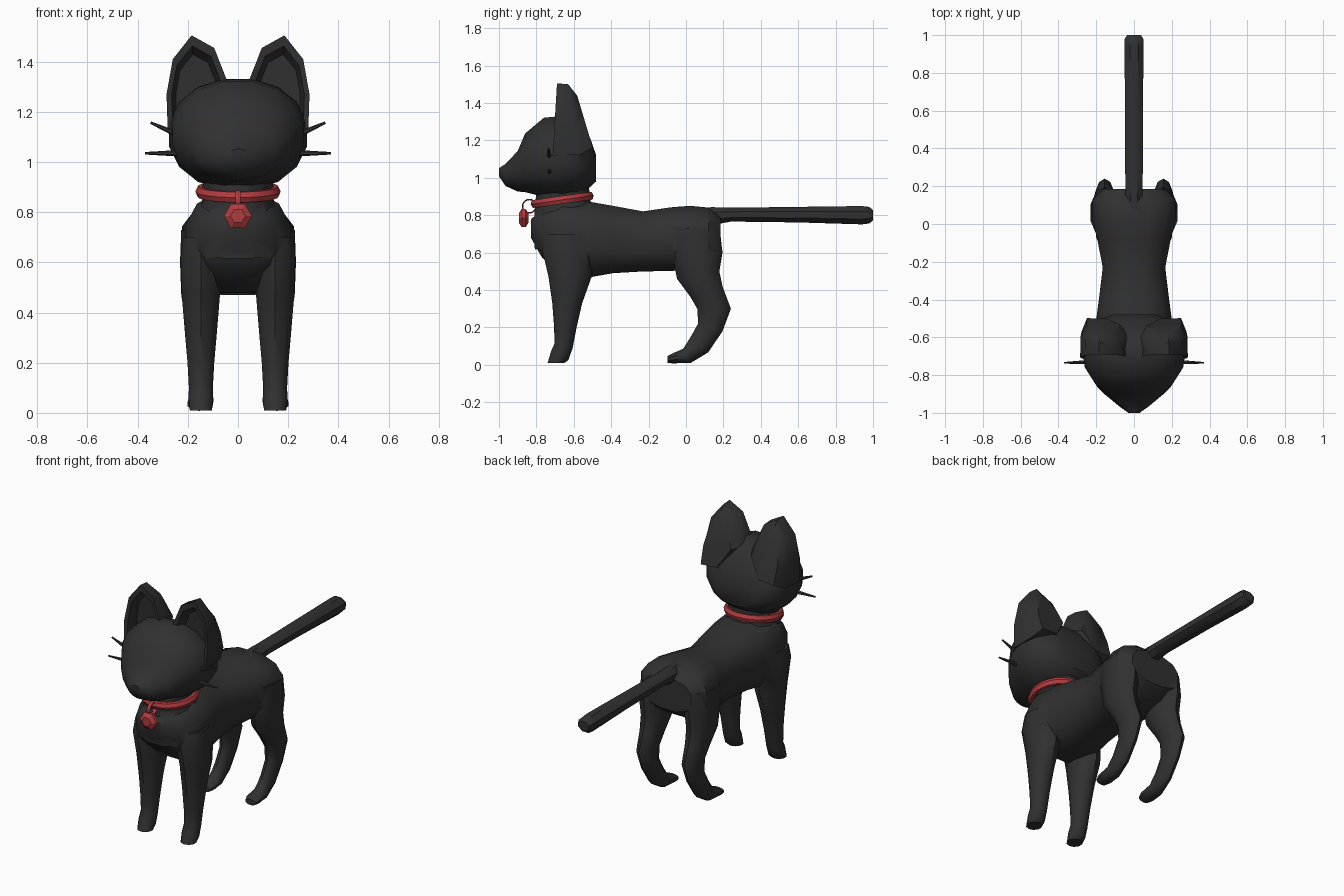
import bpy, bmesh, math
from mathutils import Vector

if "Cube" in bpy.data.objects:
    bpy.data.objects.remove(bpy.data.objects["Cube"])


def material(name, rgb):
    m = bpy.data.materials.new(name)
    m.diffuse_color = (*rgb, 1)
    m.use_nodes = True
    m.node_tree.nodes["Principled BSDF"].inputs["Base Color"].default_value = m.diffuse_color
    return m


BLACK = material("black fur", (0.03, 0.03, 0.03))
RED = material("red", (0.45, 0.045, 0.05))


def rings_to_object(name, rings, mat=BLACK):
    """Skin a list of equal-length point rings and cap both ends."""
    bm = bmesh.new()
    vs = [[bm.verts.new(p) for p in r] for r in rings]
    n = len(vs[0])
    for a, b in zip(vs, vs[1:]):
        for i in range(n):
            j = (i + 1) % n
            bm.faces.new((a[i], a[j], b[j], b[i]))
    bm.faces.new(vs[0])
    bm.faces.new(vs[-1])
    bmesh.ops.recalc_face_normals(bm, faces=bm.faces)
    me = bpy.data.meshes.new(name)
    bm.to_mesh(me)
    bm.free()
    ob = bpy.data.objects.new(name, me)
    bpy.context.collection.objects.link(ob)
    me.materials.append(mat)
    return ob


def loft(name, sections, sides=12, x=0, power=1.0):
    """Sections are (y, z, half width, half depth, tilt in degrees about x)."""
    rings = []
    for y, z, rx, r, tilt in sections:
        t, ring = math.radians(tilt), []
        for i in range(sides):
            a = 2 * math.pi * (i + 0.5) / sides
            c, s = (math.copysign(abs(f) ** power, f) for f in (math.cos(a), math.sin(a)))
            ring.append((x + rx * c, y + r * s * math.cos(t), z + r * s * math.sin(t)))
        rings.append(ring)
    return rings_to_object(name, rings)


def smooth(ob, angle=40):
    bpy.ops.object.select_all(action='DESELECT')
    ob.select_set(True)
    bpy.context.view_layer.objects.active = ob
    bpy.ops.object.shade_smooth_by_angle(angle=math.radians(angle))


# Torso, chest to rump
body = loft("cat_body", [
    (-.83, .73, .07, .05, 90), (-.77, .70, .16, .13, 90), (-.66, .68, .215, .205, 90),
    (-.50, .67, .205, .205, 90), (-.39, .67, .19, .185, 90), (-.23, .66, .17, .165, 90),
    (-.08, .672, .20, .175, 90), (.02, .68, .225, .175, 90), (.12, .69, .23, .155, 90),
    (.185, .69, .17, .10, 90)], power=.8)
parts = []

# Neck
parts.append(loft("neck", [
    (-.63, .66, .22, .19, 14), (-.65, .76, .18, .175, 12), (-.66, .86, .14, .155, 9),
    (-.66, 1.0, .15, .14, 5)]))

# Head, nose to nape
parts.append(loft("head", [
    (-1.0, 1.03, .03, .022, 90), (-.965, 1.015, .08, .06, 90), (-.90, 1.035, .16, .11, 90),
    (-.86, 1.08, .20, .16, 90), (-.76, 1.11, .265, .215, 90), (-.66, 1.11, .28, .225, 90),
    (-.57, 1.10, .265, .19, 90), (-.51, 1.08, .20, .13, 90), (-.48, 1.05, .12, .07, 90)],
    sides=16, power=.95))

# Tail
parts.append(loft("tail", [
    (.02, .79, .045, .05, 90), (.14, .795, .05, .052, 90), (.24, .803, .05, .04, 90),
    (.60, .803, .052, .045, 90), (.94, .80, .054, .053, 90), (.98, .80, .053, .048, 90),
    (1.0, .80, .04, .03, 90)], sides=8))

EAR = [(.03, 1.29), (.095, 1.455), (.185, 1.505), (.26, 1.41), (.285, 1.27), (.28, 1.12), (.13, 1.13)]
MID = Vector((.17, 1.27))

for s in (1, -1):
    # Front and hind legs
    parts.append(loft("front_leg", [
        (-.64, .70, .075, .11, 0), (-.635, .62, .085, .135, 0), (-.62, .47, .08, .115, 0),
        (-.635, .33, .068, .08, 0), (-.645, .20, .056, .06, 0), (-.655, .10, .05, .05, -15),
        (-.675, .05, .052, .052, -30), (-.695, .01, .046, .045, 0)], x=s * .148, sides=10))
    parts.append(loft("hind_leg", [
        (.05, .73, .075, .13, 0), (.06, .60, .08, .135, 0), (.065, .48, .075, .115, 10),
        (.11, .39, .062, .09, 18), (.15, .30, .05, .09, 0), (.13, .20, .042, .068, -18),
        (.07, .105, .04, .062, -38), (.005, .048, .044, .043, -62), (-.07, .035, .048, .027, -90),
        (-.10, .028, .036, .018, -90)], x=s * .155, sides=10))

    # Ears: back shell, rim and hollow front
    def ear_ring(scale, y0, slope):
        pts = [MID + (Vector(p) - MID) * scale for p in EAR]
        return [(s * p.x, y0 + slope * (1.5 - p.y), p.y) for p in pts]
    parts.append(rings_to_object("ear", [
        ear_ring(.72, -.60, .30), ear_ring(.98, -.63, .16), ear_ring(1, -.69, -.06),
        ear_ring(.82, -.685, -.06), ear_ring(.68, -.645, .05)]))

# Fuse the furry parts into one skin
for p in parts:
    mod = body.modifiers.new(p.name, 'BOOLEAN')
    mod.operation, mod.object, mod.solver = 'UNION', p, 'EXACT'
deps = bpy.context.evaluated_depsgraph_get()
fused = bpy.data.meshes.new_from_object(body.evaluated_get(deps))
body.modifiers.clear()
body.data = fused
for p in parts:
    bpy.data.objects.remove(p)
smooth(body)

# Whiskers
for s in (1, -1):
    for a, b in (((.22, -.73, 1.10), (.348, -.735, 1.157)), ((.22, -.73, 1.035), (.37, -.735, 1.035))):
        a, b = (Vector((s * v[0], v[1], v[2])) for v in (a, b))
        d = b - a
        bpy.ops.mesh.primitive_cone_add(vertices=6, radius1=.014, radius2=.005, depth=d.length,
                                        location=(a + b) / 2, rotation=d.to_track_quat('Z', 'Y').to_euler())
        w = bpy.context.object
        w.name = "whisker"
        w.data.materials.append(BLACK)


def torus(name, loc, rot, major, minor, scale, segs):
    bpy.ops.mesh.primitive_torus_add(location=loc, rotation=rot, major_radius=major, minor_radius=minor,
                                     major_segments=segs, minor_segments=6)
    ob = bpy.context.object
    ob.name, ob.scale = name, scale
    ob.data.materials.append(RED)
    smooth(ob)


# Collar and the ring that holds the tag
torus("collar", (0, -.662, .882), (math.radians(8), 0, 0), .152, .018, (1, 1, 1.35), 24)
torus("tag_ring", (0, -.838, .848), (0, math.pi / 2, 0), .036, .004, (1, 1, 3), 16)

# Six-sided tag with bevelled faces
tag = rings_to_object("tag", [
    [(r * math.cos(k * math.pi / 3), -.868 + y, .785 + r * math.sin(k * math.pi / 3)) for k in range(6)]
    for r, y in ((.03, -.026), (.056, -.01), (.056, .01), (.03, .026))], RED)
